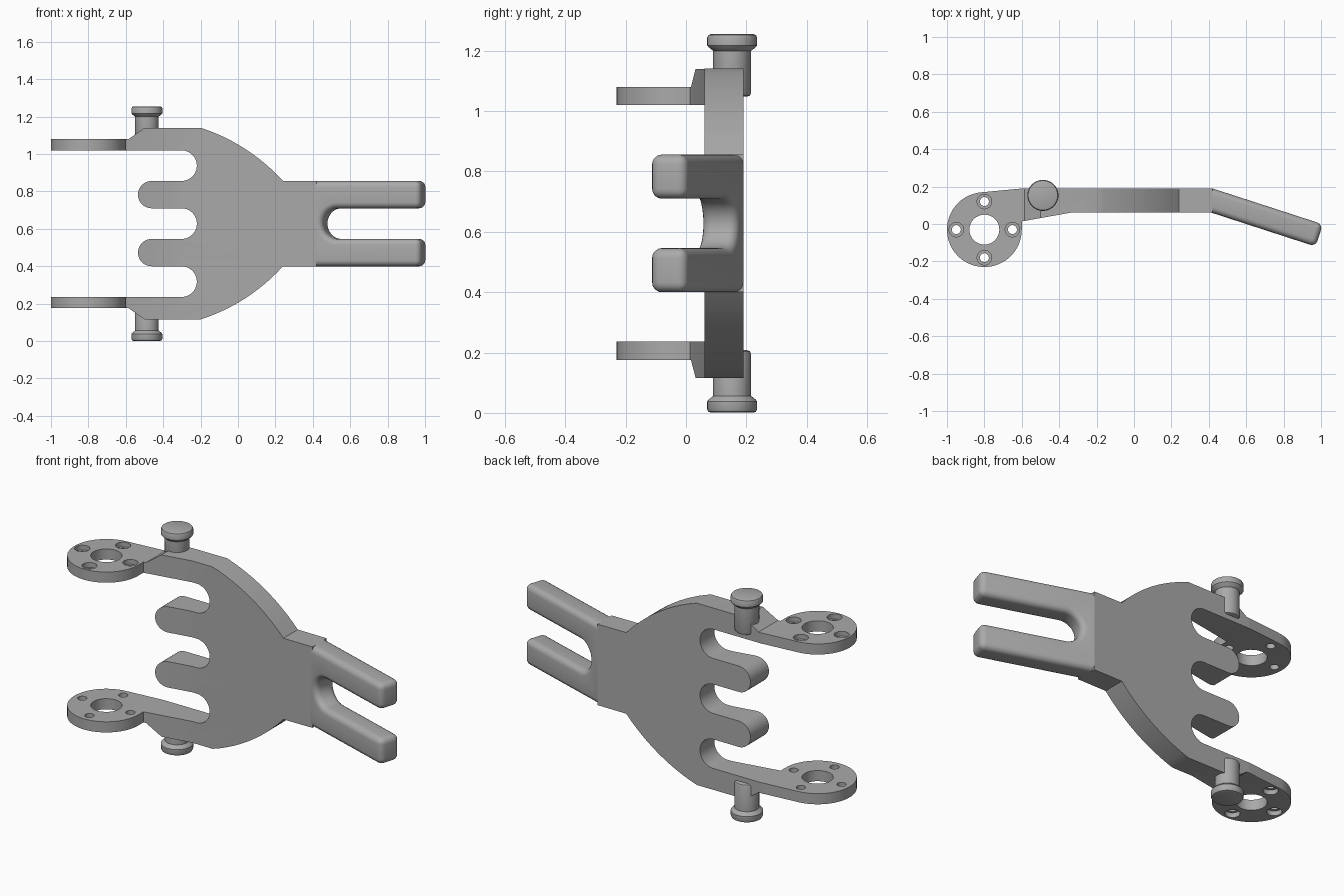
import bpy, bmesh
from math import sin, cos, radians
from mathutils import Matrix, Vector

if "Cube" in bpy.data.objects:
    bpy.data.objects.remove(bpy.data.objects["Cube"])

MID = 0.628    # height of the mirror plane

metal = bpy.data.materials.new("plain grey metal")
metal.use_nodes = True
metal.diffuse_color = (0.4, 0.4, 0.4, 1)
metal.node_tree.nodes["Principled BSDF"].inputs["Base Color"].default_value = (0.4, 0.4, 0.4, 1)


def arc(cx, cy, r, start, end, n=12):
    angles = [radians(start + (end - start) * i / n) for i in range(n + 1)]
    return [(cx + r * cos(a), cy + r * sin(a)) for a in angles]


def mirrored(half):
    """Close a half outline by reflecting it in its second coordinate."""
    return half + [(x, -h) for x, h in reversed(half) if h > 1e-6]


def prism(points, low, high, upright):
    """Extrude an outline along y (upright) or along z."""
    bm = bmesh.new()
    place = (lambda p, d: (p[0], d, p[1])) if upright else (lambda p, d: (p[0], p[1], d))
    face = bm.faces.new([bm.verts.new(place(p, low)) for p in points])
    new = bmesh.ops.extrude_face_region(bm, geom=[face])["geom"]
    shift = Vector(place((0, 0), high - low))
    bmesh.ops.translate(bm, vec=shift, verts=[v for v in new if isinstance(v, bmesh.types.BMVert)])
    return bm


def lathe(bm, profile, x, y, steps=32):
    """Add a turned solid with flat caps on a vertical axis."""
    rings = [[bm.verts.new((px, py, h)) for px, py in arc(x, y, r, 0, 360, steps)[:-1]]
             for r, h in profile]
    for a, b in zip(rings, rings[1:]):
        for i in range(steps):
            j = (i + 1) % steps
            bm.faces.new((a[i], a[j], b[j], b[i]))
    bm.faces.new(rings[0][::-1])
    bm.faces.new(rings[-1])


def make(name, bm):
    bmesh.ops.recalc_face_normals(bm, faces=bm.faces)
    mesh = bpy.data.meshes.new(name)
    bm.to_mesh(mesh)
    bm.free()
    mesh.materials.append(metal)
    ob = bpy.data.objects.new(name, mesh)
    ob.location.z = MID
    bpy.context.collection.objects.link(ob)
    return ob


def select(ob):
    bpy.ops.object.select_all(action="DESELECT")
    ob.select_set(True)
    bpy.context.view_layer.objects.active = ob


def carve(ob, cutter, operation):
    cutter.hide_render = True
    mod = ob.modifiers.new("carve", "BOOLEAN")
    mod.operation, mod.object, mod.solver = operation, cutter, "EXACT"
    select(ob)
    bpy.ops.object.modifier_apply(modifier=mod.name)
    bpy.data.objects.remove(cutter)


def finish(ob, both_ends=False):
    select(ob)
    if both_ends:
        mod = ob.modifiers.new("mirror", "MIRROR")
        mod.use_axis = (False, False, True)
        bpy.ops.object.modifier_apply(modifier=mod.name)
    bpy.ops.object.shade_smooth_by_angle(angle=radians(32))


# Body plate with rounded fingers, gaps and the two arms
half = arc(-0.302, 0, 0.082, 0, 90)
half += arc(-0.462, 0.155, 0.073, 270, 90, 20)
half += arc(-0.302, 0.31, 0.082, -90, 90, 20)
half += [(-0.6, 0.392), (-0.6, 0.452), (-0.585, 0.452), (-0.5, 0.512)]
half += arc(-0.51, -0.451, 1.012, 72.2, 42.2)
half += [(0.42, 0.228)]
body = make("body_plate", prism(mirrored(half), -0.3, 0.5, True))

# Plan shape: the plate thickens forward towards the arms
plan = [(-0.7, -0.004), (-0.33, 0.062), (0.5, 0.062), (0.5, 0.19), (-0.7, 0.19)]
carve(body, make("plan_cutter", prism(plan, -1, 1, False)), "INTERSECT")
finish(body)

# Round mounting flanges with a bore and four counterbored screw holes
fx, fy = -0.8, -0.03
outline = [(-0.6, 0.015), (-0.6, 0.19)] + arc(fx, fy, 0.2, 95, 360, 48)
flange = make("mounting_flanges", prism(outline, 0.392, 0.452, False))
holes = bmesh.new()
lathe(holes, [(0.08, 0.3), (0.08, 0.5)], fx, fy)
for hx, hy in arc(fx, fy, 0.15, 0, 270, 3):
    lathe(holes, [(0.024, 0.3), (0.024, 0.425), (0.039, 0.425), (0.039, 0.5)], hx, hy, 24)
carve(flange, make("hole_cutter", holes), "DIFFERENCE")
finish(flange, both_ends=True)

# Headed pins above and below
pins = bmesh.new()
lathe(pins, [(0.05, 0.42), (0.059, 0.424), (0.063, 0.434), (0.063, 0.572), (0.077, 0.583),
             (0.083, 0.59), (0.083, 0.615), (0.079, 0.624), (0.071, 0.627)], -0.487, 0.153, 40)
finish(make("headed_pins", pins), both_ends=True)

# Sloping fork with soft edges
prong = arc(0.152, 0, 0.082, 180, 90) + [(0.62, 0.082), (0.62, 0.228), (0, 0.228)]
fork = prism(mirrored(prong), -0.125, 0, True)
bmesh.ops.recalc_face_normals(fork, faces=fork.faces)
soft = [e for e in fork.edges
        if e.calc_face_angle(0) > radians(40) and max(v.co.x for v in e.verts) > 0.01]
bmesh.ops.bevel(fork, geom=soft, offset=0.032, offset_type="OFFSET", segments=5,
                profile=0.5, affect="EDGES", clamp_overlap=True)
fork.transform(Matrix.Translation((0.42, 0.19, 0)) @ Matrix.Rotation(radians(-18), 4, "Z"))
finish(make("fork", fork))
